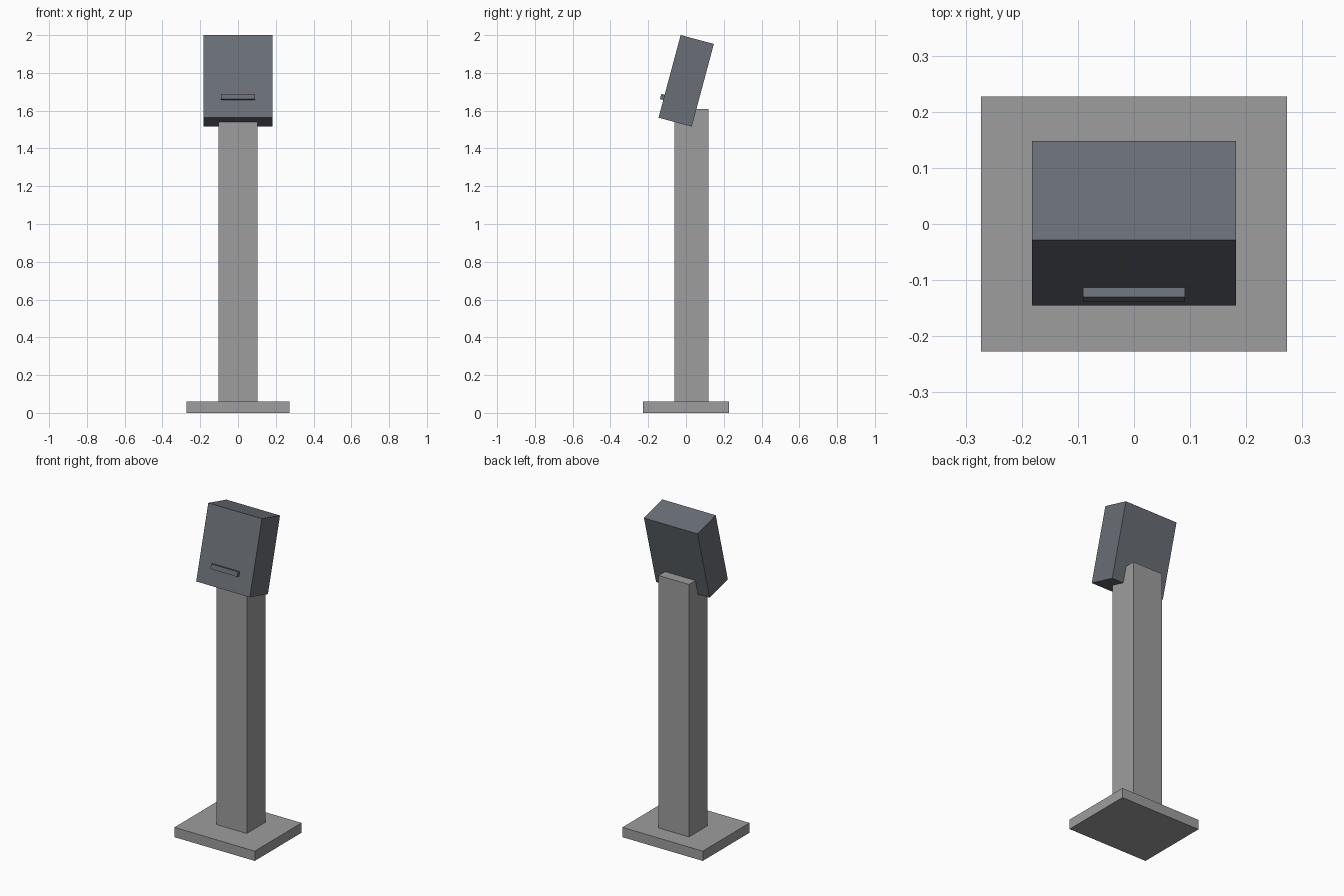
import bpy
from math import radians
from mathutils import Matrix, Vector

if "Cube" in bpy.data.objects:
    bpy.data.objects.remove(bpy.data.objects["Cube"])

TILT = Matrix.Rotation(radians(-15), 4, 'X')
HEAD_CENTER = Vector((0, 0.001, 1.758))


def material(name, color):
    mat = bpy.data.materials.new(name)
    mat.diffuse_color = (*color, 1)
    mat.use_nodes = True
    mat.node_tree.nodes["Principled BSDF"].inputs["Base Color"].default_value = mat.diffuse_color
    return mat


slate = material("slate", (0.143, 0.157, 0.181))
mid_grey = material("mid_grey", (0.34, 0.34, 0.34))


def box(name, center, size, mat):
    bpy.ops.mesh.primitive_cube_add(size=1)
    obj = bpy.context.object
    obj.name = name
    obj.data.transform(Matrix.Diagonal((*size, 1)))
    obj.location = center
    obj.data.materials.append(mat)
    return obj


def head_box(name, offset, size):
    """Box placed in the tilted frame of the head."""
    obj = box(name, HEAD_CENTER + TILT @ Vector(offset), size, slate)
    obj.rotation_euler.x = radians(-15)
    return obj


# Floor plate and upright
box("base_plate", (0, 0, 0.03), (0.546, 0.454, 0.06), mid_grey)
box("post", (0, 0.028, 0.835), (0.206, 0.18, 1.55), mid_grey)

# Tilted terminal head with the raised slot bar on its front
head_box("head", (0, 0, 0), (0.364, 0.182, 0.453))
head_box("slot_bar", (0, -0.095, -0.115), (0.182, 0.028, 0.029))
